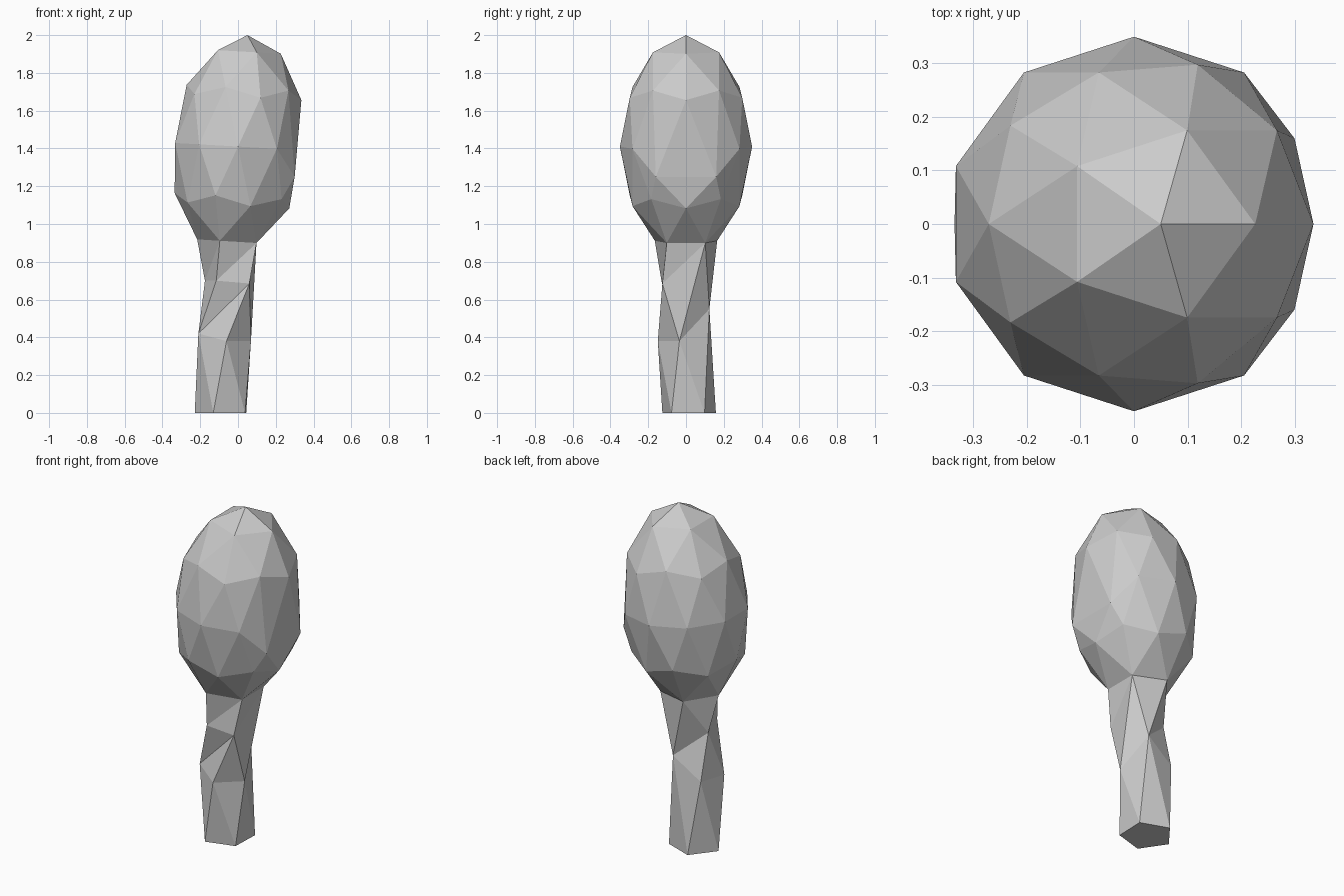
import bpy, bmesh, math
from mathutils import Vector

cube = bpy.data.objects.get("Cube")
if cube:
    bpy.data.objects.remove(cube, do_unlink=True)


def make_material(name, color):
    mat = bpy.data.materials.new(name)
    mat.use_nodes = True
    mat.diffuse_color = color
    mat.node_tree.nodes["Principled BSDF"].inputs["Base Color"].default_value = color
    return mat


grey = make_material("plain grey", (0.6, 0.6, 0.6, 1))


def finish(bm, name):
    bmesh.ops.recalc_face_normals(bm, faces=bm.faces)
    mesh = bpy.data.meshes.new(name)
    bm.to_mesh(mesh)
    bm.free()
    mesh.materials.append(grey)
    obj = bpy.data.objects.new(name, mesh)
    bpy.context.collection.objects.link(obj)
    return obj


# Crown: a faceted sphere, stretched upward and leaning slightly to +x
bm = bmesh.new()
bmesh.ops.create_icosphere(bm, subdivisions=2, radius=1)
pole = min(bm.verts, key=lambda v: v.co.z)
neck = [e.other_vert(pole) for e in pole.link_edges]
bulge = [v for v in bm.verts if abs(v.co.z) < 0.1 and v.co.x > 0.9]
for v in bm.verts:
    x, y, z = v.co
    width = 0.33 if v in neck else 0.35
    v.co = (width * x + 0.05 * z, width * y, 1.41 + 0.59 * z - 0.02 * x)
for v in bulge:
    v.co = (0.3, math.copysign(0.16, v.co.y), 1.25)

# Neck ring shared with the trunk, counted counterclockwise
neck.sort(key=lambda v: math.atan2(v.co.y, v.co.x + 0.043) % math.tau)
top = [v.co.copy() for v in neck]
bmesh.ops.delete(bm, geom=[pole], context='VERTS')
finish(bm, "crown")

# Trunk: five twisting sides with knees on three of them
bm = bmesh.new()


def ring(cx, cy, radius, turn, heights):
    points = []
    for i, z in enumerate(heights):
        a = math.radians(turn + 72 * i)
        points.append(bm.verts.new((cx + radius * math.cos(a), cy + radius * math.sin(a), z)))
    return points


T = [bm.verts.new(p) for p in top]
K = {2: bm.verts.new((-0.175, 0.04, 0.7)),
     3: bm.verts.new((-0.115, -0.13, 0.7)),
     4: bm.verts.new((0.06, -0.125, 0.685))}
M = ring(-0.075, -0.003, 0.147, -12.5, (0.38, 0.55, 0.43, 0.42, 0.38))
B = ring(-0.08, 0.015, 0.149, -38, (0,) * 5)

for tri in ((T[0], T[1], M[1]), (T[0], M[1], M[0]), (T[0], M[0], K[4]),
            (T[4], T[0], K[4]), (K[4], M[0], M[4]), (K[4], M[4], M[3]),
            (K[4], K[3], M[3]), (T[4], K[4], K[3]), (T[3], T[4], K[3]),
            (T[3], K[3], K[2]), (T[2], T[3], K[2]), (K[2], M[3], K[3]),
            (K[2], M[2], M[3]), (K[2], M[2], M[1]), (T[1], M[1], K[2]),
            (T[1], T[2], K[2])):
    bm.faces.new(tri)
for i in range(5):
    j = (i + 1) % 5
    bm.faces.new((M[i], B[i], B[j]))
    bm.faces.new((M[i], B[j], M[j]))
bm.faces.new(B)
finish(bm, "trunk")
